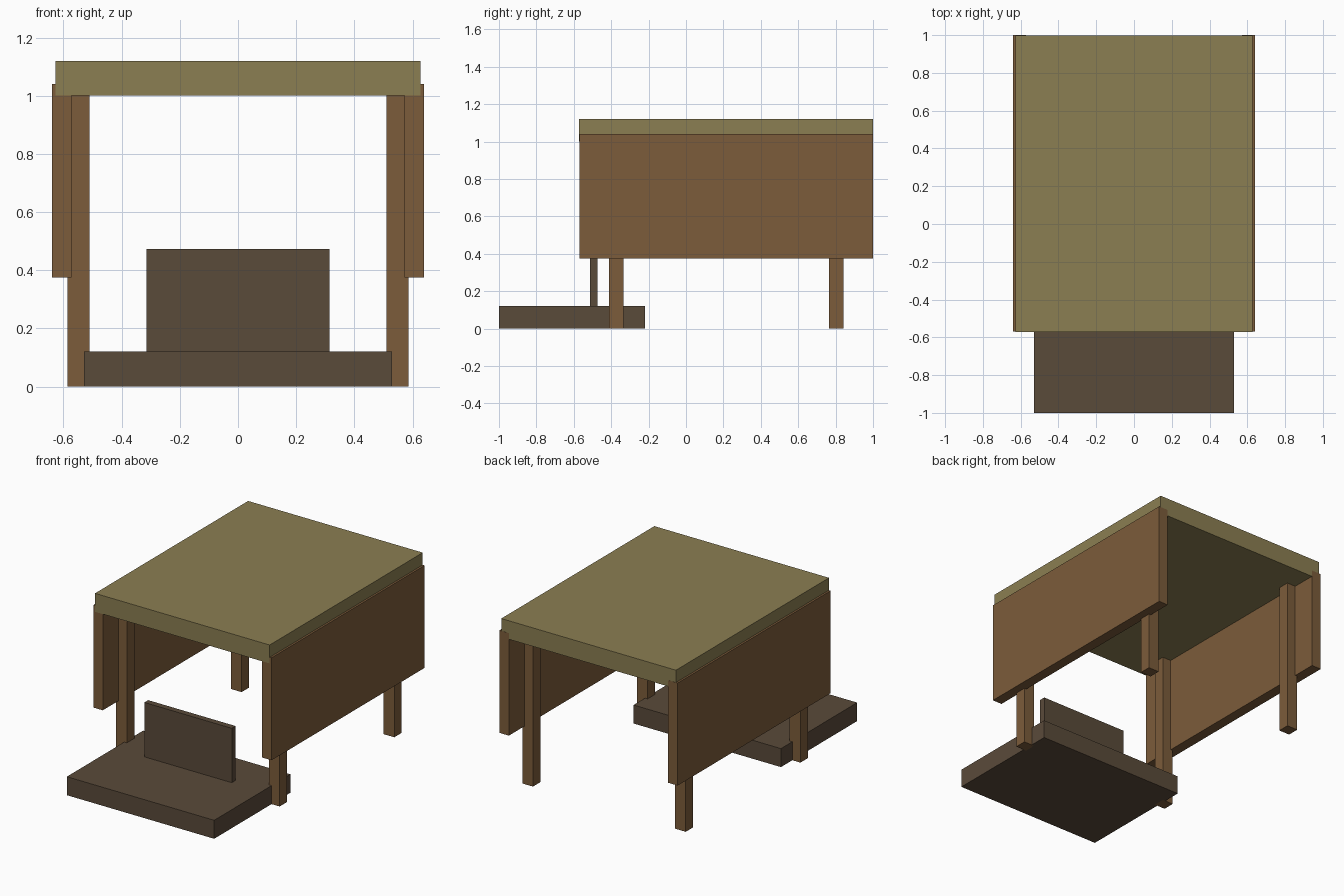
import bpy

cube = bpy.data.objects.get("Cube")
if cube:
    bpy.data.objects.remove(cube, do_unlink=True)


def material(name, rgb):
    mat = bpy.data.materials.new(name)
    mat.use_nodes = True
    colour = (*rgb, 1.0)
    mat.diffuse_color = colour
    bsdf = mat.node_tree.nodes["Principled BSDF"]
    bsdf.inputs["Base Color"].default_value = colour
    bsdf.inputs["Roughness"].default_value = 0.9
    return mat


def box(name, mat, x, y, z):
    """Box spanning the given (low, high) range on each axis."""
    spans = (x, y, z)
    bpy.ops.mesh.primitive_cube_add(size=1, location=[(a + b) / 2 for a, b in spans])
    obj = bpy.context.object
    obj.name = name
    obj.scale = [b - a for a, b in spans]
    bpy.ops.object.transform_apply(location=False, rotation=False, scale=True)
    obj.data.materials.append(mat)
    return obj


olive = material("olive roof", (0.258, 0.209, 0.084))
wood = material("brown wood", (0.202, 0.107, 0.043))
dark = material("dark wood", (0.102, 0.069, 0.042))

# Roof slab, a hair forward of the wall ends so the faces never coincide
box("roof", olive, (-0.627, 0.627), (-0.571, 0.999), (1.0, 1.12))

# Side walls and the posts that carry them
for side, s in (("left", 1), ("right", -1)):
    box(f"{side}_wall", wood, sorted((s * 0.572, s * 0.64)), (-0.57, 1.0), (0.375, 1.04))
    for end, y in (("front", -0.373), ("back", 0.803)):
        box(f"{end}_{side}_post", wood, sorted((s * 0.51, s * 0.587)),
            (y - 0.038, y + 0.038), (0.0, 1.0))

# Front platform with its upright board
box("platform", dark, (-0.529, 0.529), (-1.0, -0.218), (0.0, 0.12))
box("upright_board", dark, (-0.314, 0.314), (-0.512, -0.473), (0.118, 0.473))
